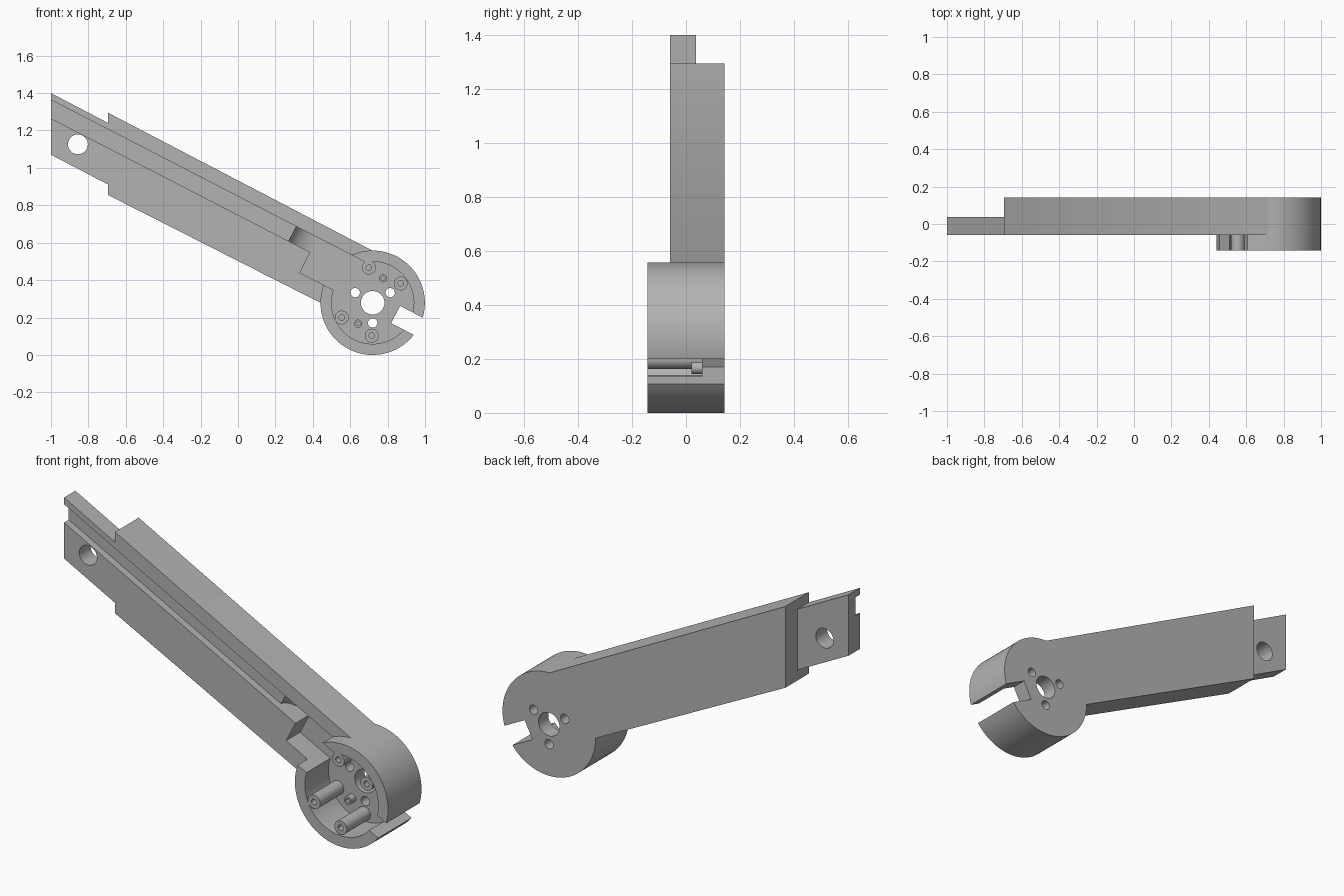
import bpy, bmesh
from math import sin, cos, pi, radians
from mathutils import Matrix

cube = bpy.data.objects.get("Cube")
if cube:
    bpy.data.objects.remove(cube, do_unlink=True)

grey = bpy.data.materials.new("plain_grey")
grey.use_nodes = True
grey.diffuse_color = (0.45, 0.45, 0.45, 1)
grey.node_tree.nodes["Principled BSDF"].inputs["Base Color"].default_value = (0.45, 0.45, 0.45, 1)

FRONT, BACK, ARM_FRONT, FLOOR, GROOVE = -0.143, 0.143, -0.06, 0.06, -0.02
HUB_X, HUB_Z, TILT = 0.72, 0.279, radians(27.3)

# Frames: columns are (profile axis 1, extrusion axis, profile axis 2)
WORLD = Matrix.Identity(4)
ARM = Matrix.Translation((HUB_X, 0, HUB_Z)) @ Matrix.Rotation(TILT, 4, 'Y')
RAMP = ARM @ Matrix(((1, 0, 0, 0), (0, 0, 1, 0), (0, 1, 0, 0), (0, 0, 0, 1)))


def prism(name, pts, lo, hi, frame=WORLD):
    """Extrude a closed profile between two depths."""
    bm = bmesh.new()
    rings = [[bm.verts.new(frame @ Matrix.Translation((p, d, q)).translation) for p, q in pts]
             for d in (lo, hi)]
    bm.faces.new(rings[0])
    bm.faces.new(rings[1][::-1])
    for i in range(len(pts)):
        j = (i + 1) % len(pts)
        bm.faces.new((rings[0][i], rings[1][i], rings[1][j], rings[0][j]))
    bmesh.ops.recalc_face_normals(bm, faces=bm.faces)
    mesh = bpy.data.meshes.new(name)
    bm.to_mesh(mesh)
    bm.free()
    mesh.materials.append(grey)
    obj = bpy.data.objects.new(name, mesh)
    bpy.context.collection.objects.link(obj)
    return obj


def disc(name, x, z, r, lo, hi, n=32):
    pts = [(x + r * cos(2 * pi * i / n), z + r * sin(2 * pi * i / n)) for i in range(n)]
    return prism(name, pts, lo, hi)


def box(name, u0, u1, v0, v1, lo, hi):
    return prism(name, [(u0, v0), (u1, v0), (u1, v1), (u0, v1)], lo, hi, ARM)


def combine(obj, other, operation):
    """Apply a boolean and discard the helper."""
    other.hide_render = True
    mod = obj.modifiers.new("bool", 'BOOLEAN')
    mod.operation, mod.solver, mod.object = operation, 'EXACT', other
    bpy.context.view_layer.objects.active = obj
    bpy.ops.object.modifier_apply(modifier=mod.name)
    bpy.data.objects.remove(other, do_unlink=True)


# Main body: beam, thin end tongue and round hub
body = prism("arm_body", [(-0.695, 1.295), (HUB_X, 0.56 - 0.003), (HUB_X, 0.137), (-0.695, 0.855)],
             ARM_FRONT, BACK)
tongue = prism("tongue", [(-1, 1.40), (-0.5, 1.138), (-0.5, 0.81), (-1, 1.07)], ARM_FRONT, 0.037)
combine(body, tongue, 'UNION')
combine(body, disc("hub", HUB_X, HUB_Z, 0.279, FRONT, BACK, 96), 'UNION')

# Hub recess, connector pocket, cable groove with curved run-out, end slot
combine(body, disc("recess", HUB_X, HUB_Z, 0.22, -0.3, FLOOR, 72), 'DIFFERENCE')
combine(body, box("pocket", -0.42, -0.05, -0.036, 0.175, -0.3, FLOOR), 'DIFFERENCE')
combine(body, box("groove", -2.4, -0.41, 0.087, 0.175, -0.3, GROOVE), 'DIFFERENCE')
curve = [(-0.55 + 0.13 * (1 - cos(t * pi / 16)), GROOVE + (FLOOR - GROOVE) * sin(t * pi / 16))
         for t in range(9)]
combine(body, prism("run_out", curve + [(-0.40, FLOOR), (-0.40, -0.3), (-0.55, -0.3)],
                    0.087, 0.175, RAMP), 'DIFFERENCE')
combine(body, box("slot", 0.138, 0.5, -0.052, 0.052, -0.3, 0.3), 'DIFFERENCE')

# Through holes: shaft, three fixings around it, tongue pin
holes = [(HUB_X, HUB_Z, 0.063), (-0.856, 1.126, 0.053)]
holes += [(HUB_X + 0.108 * cos(radians(a)), HUB_Z + 0.108 * sin(radians(a)), 0.025)
          for a in (30, 150, 270)]
for x, z, r in holes:
    combine(body, disc("hole", x, z, r, -0.3, 0.3, 40), 'DIFFERENCE')
parts = [body]

# Tall screw posts and short locating posts, each with a blind pilot hole
posts = [("screw_post", FRONT, 0.037, 0.015, [(0.70, 0.467), (0.87, 0.382), (0.555, 0.20), (0.715, 0.103)]),
         ("locating_post", 0.02, 0.022, 0.011, [(0.776, 0.41), (0.642, 0.167)])]
for name, top, r, bore, spots in posts:
    for i, (x, z) in enumerate(spots, 1):
        post = disc(f"{name}_{i}", x, z, r, top, FLOOR + 0.005)
        combine(post, disc("bore", x, z, bore, -0.3, FLOOR, 20), 'DIFFERENCE')
        parts.append(post)

# Smooth the round walls, keep edges crisp
bpy.ops.object.select_all(action='DESELECT')
for obj in parts:
    obj.select_set(True)
bpy.context.view_layer.objects.active = body
bpy.ops.object.shade_smooth_by_angle(angle=radians(30))
